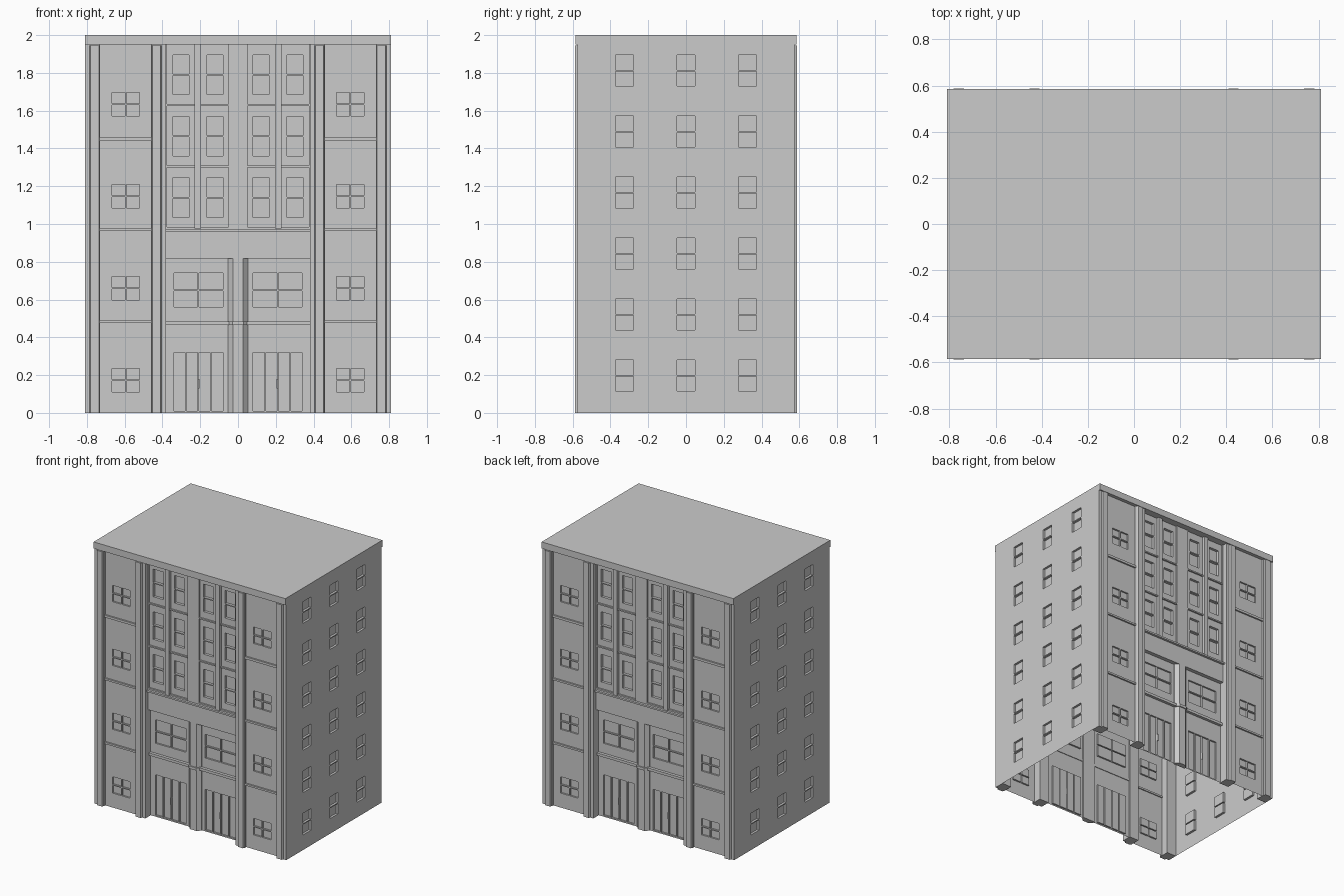
import bpy, bmesh, math
from mathutils import Matrix

if "Cube" in bpy.data.objects:
    bpy.data.objects.remove(bpy.data.objects["Cube"])

# Facade coordinates: u = along the wall, d = distance out from centre, z = up.
# ang turns the facade around z (0 front, 90 right, 180 back, 270 left).


def finish(name, bm, ang):
    bmesh.ops.remove_doubles(bm, verts=bm.verts, dist=1e-5)
    bmesh.ops.rotate(bm, verts=bm.verts, cent=(0, 0, 0),
                     matrix=Matrix.Rotation(math.radians(ang), 3, 'Z'))
    me = bpy.data.meshes.new(name)
    bm.to_mesh(me)
    bm.free()
    ob = bpy.data.objects.new(name, me)
    bpy.context.collection.objects.link(ob)
    return ob


def prism(name, outline, z0, z1, ang=0):
    """Extrude a (u, d) outline from z0 to z1."""
    bm = bmesh.new()
    f = bm.faces.new([bm.verts.new((u, -d, z0)) for u, d in outline])
    r = bmesh.ops.extrude_face_region(bm, geom=[f])
    top = [v for v in r['geom'] if isinstance(v, bmesh.types.BMVert)]
    bmesh.ops.translate(bm, verts=top, vec=(0, 0, z1 - z0))
    bmesh.ops.recalc_face_normals(bm, faces=bm.faces)
    return finish(name, bm, ang)


def box(name, u0, u1, d0, d1, z0, z1, ang=0):
    return prism(name, [(u0, d0), (u1, d0), (u1, d1), (u0, d1)], z0, z1, ang)


def relief(name, u0, u1, z0, z1, d, rects, ang):
    """Open wall sheet whose rectangles (u0, u1, z0, z1, d) are stepped in."""
    us = sorted({round(v, 4) for v in [u0, u1] + [x for r in rects for x in r[:2]]})
    zs = sorted({round(v, 4) for v in [z0, z1] + [x for r in rects for x in r[2:4]]})

    def depth(i, j):
        cu, cz, out = (us[i] + us[i + 1]) / 2, (zs[j] + zs[j + 1]) / 2, d
        for r in rects:
            if r[0] < cu < r[1] and r[2] < cz < r[3]:
                out = r[4]
        return out

    bm = bmesh.new()

    def quad(*pts):
        bm.faces.new([bm.verts.new((u, -dd, z)) for u, dd, z in pts])

    nu, nz = len(us) - 1, len(zs) - 1
    D = [[depth(i, j) for j in range(nz)] for i in range(nu)]
    for i in range(nu):
        for j in range(nz):
            a, ua, ub, za, zb = D[i][j], us[i], us[i + 1], zs[j], zs[j + 1]
            quad((ua, a, za), (ub, a, za), (ub, a, zb), (ua, a, zb))
            if i + 1 < nu and D[i + 1][j] != a:
                b = D[i + 1][j]
                quad((ub, a, za), (ub, b, za), (ub, b, zb), (ub, a, zb))
            if j + 1 < nz and D[i][j + 1] != a:
                b = D[i][j + 1]
                quad((ua, a, zb), (ub, a, zb), (ub, b, zb), (ua, b, zb))
    return finish(name, bm, ang)


def panes(u0, u1, z0, z1, nu, nz, d, bar=0.008):
    """Grid of glass panes separated by bars."""
    w, h = (u1 - u0 + bar) / nu, (z1 - z0 + bar) / nz
    return [(u0 + i * w, u0 + (i + 1) * w - bar, z0 + j * h, z0 + (j + 1) * h - bar, d)
            for i in range(nu) for j in range(nz)]


# Roof slab
box("roof", -0.81, 0.81, -0.585, 0.585, 1.95, 2.0)

# Side walls with six floors of three windows
for ang in (90, 270):
    wins = []
    for y in (-0.325, 0, 0.325):
        for k in range(6):
            z = 0.115 + 0.323 * k
            wins += panes(y - 0.048, y + 0.048, z, z + 0.165, 1, 2, 0.793)
    relief("side_wall", -0.5, 0.5, 0, 1.95, 0.81, wins, ang)

for ang in (0, 180):
    for s in (-1, 1):
        def span(a, b):
            return (a, b) if s > 0 else (-b, -a)

        # Corner and inner piers with raised pilaster strips
        box("corner_pier", *span(0.73, 0.81), 0.5, 0.575, 0, 1.95, ang)
        box("inner_pier", *span(0.38, 0.46), 0.5, 0.575, 0, 1.95, ang)
        for a, b in ((0.732, 0.786), (0.406, 0.458)):
            strip = [(a, 0.575), (b, 0.575), (b - 0.005, 0.588), (a + 0.005, 0.588)]
            prism("pilaster", [(s * u, d) for u, d in strip], 0, 1.945, ang)

        # Side bay wall, windows and floor bands
        u0, u1 = span(0.46, 0.73)
        wins = []
        for k in range(4):
            z = 0.11 + 0.487 * k
            wins += panes(*span(0.522, 0.668), z, z + 0.125, 2, 2, 0.545)
        relief("bay_wall", u0, u1, 0, 1.95, 0.558, wins, ang)
        for z, h in ((0.475, 0.014), (0.962, 0.014), (1.44, 0.018)):
            box("floor_band", u0, u1, 0.55, 0.57, z, z + h, ang)

        # Upper centre mullion and sills
        box("window_mullion", *span(0.197, 0.23), 0.52, 0.55, 0.975, 1.95, ang)
        for a, b in ((0.05, 0.197), (0.23, 0.375)):
            for k in range(3):
                z = 0.975 + 0.325 * k
                box("window_sill", *span(a, b), 0.51, 0.542, z, z + 0.01, ang)

        # Door handles
        box("door_handle", *span(0.205, 0.211), 0.5, 0.518, 0.13, 0.18, ang)

    # Upper centre wall: window bays and glass
    bays = []
    for a, b in ((0.05, 0.195), (0.23, 0.375)):
        for s in (-1, 1):
            p, q = sorted((s * a, s * b))
            for k in range(3):
                z = 0.985 + 0.325 * k
                bays.append((p, q, z, z + 0.315, 0.53))
                bays += panes(p + 0.03, q - 0.03, z + 0.05, z + 0.26, 1, 2, 0.51)
    relief("upper_centre_wall", -0.38, 0.38, 0.96, 1.95, 0.54, bays, ang)

    # Lower centre wall: first floor windows and entrance doors
    glass = []
    for a, b in ((-0.34, -0.08), (0.08, 0.34)):
        glass += panes(a, b, 0.56, 0.74, 2, 2, 0.497)
        glass += panes(a, b, 0.01, 0.32, 4, 1, 0.497)
    relief("entrance_wall", -0.38, 0.38, 0, 0.82, 0.51, glass, ang)

    # Spandrel and ledges
    box("spandrel", -0.38, 0.38, 0.505, 0.54, 0.817, 0.96, ang)
    box("spandrel_ledge", -0.38, 0.38, 0.505, 0.558, 0.96, 0.973, ang)
    box("entrance_ledge", -0.38, 0.38, 0.505, 0.532, 0.465, 0.485, ang)

    # Entrance column with splayed sides
    prism("entrance_column", [(-0.052, 0.5), (-0.052, 0.515), (-0.027, 0.54), (0.027, 0.54),
                              (0.052, 0.515), (0.052, 0.5)], 0, 0.817, ang)
    prism("column_band", [(-0.058, 0.505), (-0.058, 0.522), (-0.03, 0.548), (0.03, 0.548),
                          (0.058, 0.522), (0.058, 0.505)], 0.465, 0.485, ang)
